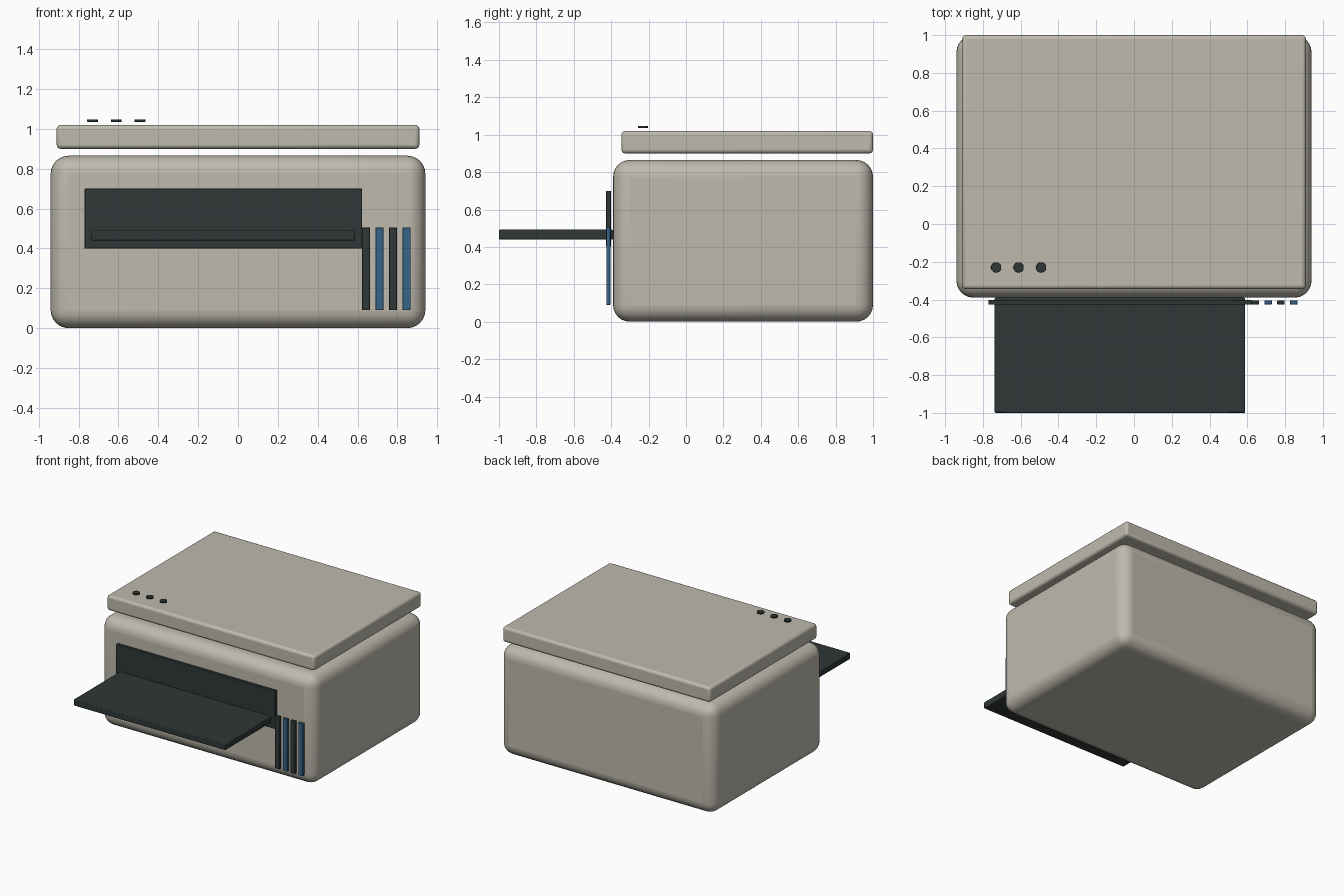
import bpy, math

cube = bpy.data.objects.get("Cube")
if cube:
    bpy.data.objects.remove(cube, do_unlink=True)


def material(name, rgb):
    m = bpy.data.materials.new(name)
    m.use_nodes = True
    colour = (*rgb, 1)
    m.diffuse_color = colour
    m.node_tree.nodes["Principled BSDF"].inputs["Base Color"].default_value = colour
    return m


beige = material("warm beige", (0.52, 0.49, 0.42))
dark = material("dark slate", (0.028, 0.038, 0.037))
blue = material("ink blue", (0.038, 0.130, 0.250))


def finish(obj, name, mat, bevel, segments):
    """Name, colour, bevel and shade a new part."""
    obj.name = name
    obj.data.materials.append(mat)
    mod = obj.modifiers.new("Rounded edges", 'BEVEL')
    mod.width = bevel
    mod.segments = segments
    mod.limit_method = 'ANGLE'
    mod.angle_limit = math.radians(50)
    bpy.ops.object.shade_smooth_by_angle(angle=math.radians(35))
    return obj


def box(name, x, y, z, mat, bevel, segments=2):
    """Rounded box given as (low, high) on each axis."""
    bpy.ops.mesh.primitive_cube_add(size=1)
    obj = bpy.context.object
    spans = (x, y, z)
    for v in obj.data.vertices:
        v.co = [lo if c < 0 else hi for c, (lo, hi) in zip(v.co, spans)]
    return finish(obj, name, mat, bevel, segments)


# Main housing and the scanner lid hovering above it
box("body", (-0.94, 0.94), (-0.39, 1.0), (0, 0.865), beige, 0.09, 6)
box("scanner_lid", (-0.91, 0.91), (-0.345, 1.0), (0.90, 1.02), beige, 0.02, 3)

# Front panel and paper tray
box("front_panel", (-0.77, 0.623), (-0.427, -0.402), (0.40, 0.70), dark, 0.003)
box("paper_tray", (-0.738, 0.588), (-1.0, -0.39), (0.44, 0.492), dark, 0.006)

# Ink slots, alternating in colour
for i in range(4):
    x = 0.622 + i * 0.068
    box(f"ink_slot_{i + 1}", (x, x + 0.04), (-0.426, -0.405), (0.09, 0.505),
        blue if i % 2 else dark, 0.003)

# Control buttons
for i in range(3):
    bpy.ops.mesh.primitive_cylinder_add(
        vertices=24, radius=0.027, depth=0.012,
        location=(-0.73 + i * 0.119, -0.23, 1.041))
    finish(bpy.context.object, f"button_{i + 1}", dark, 0.002, 2)
